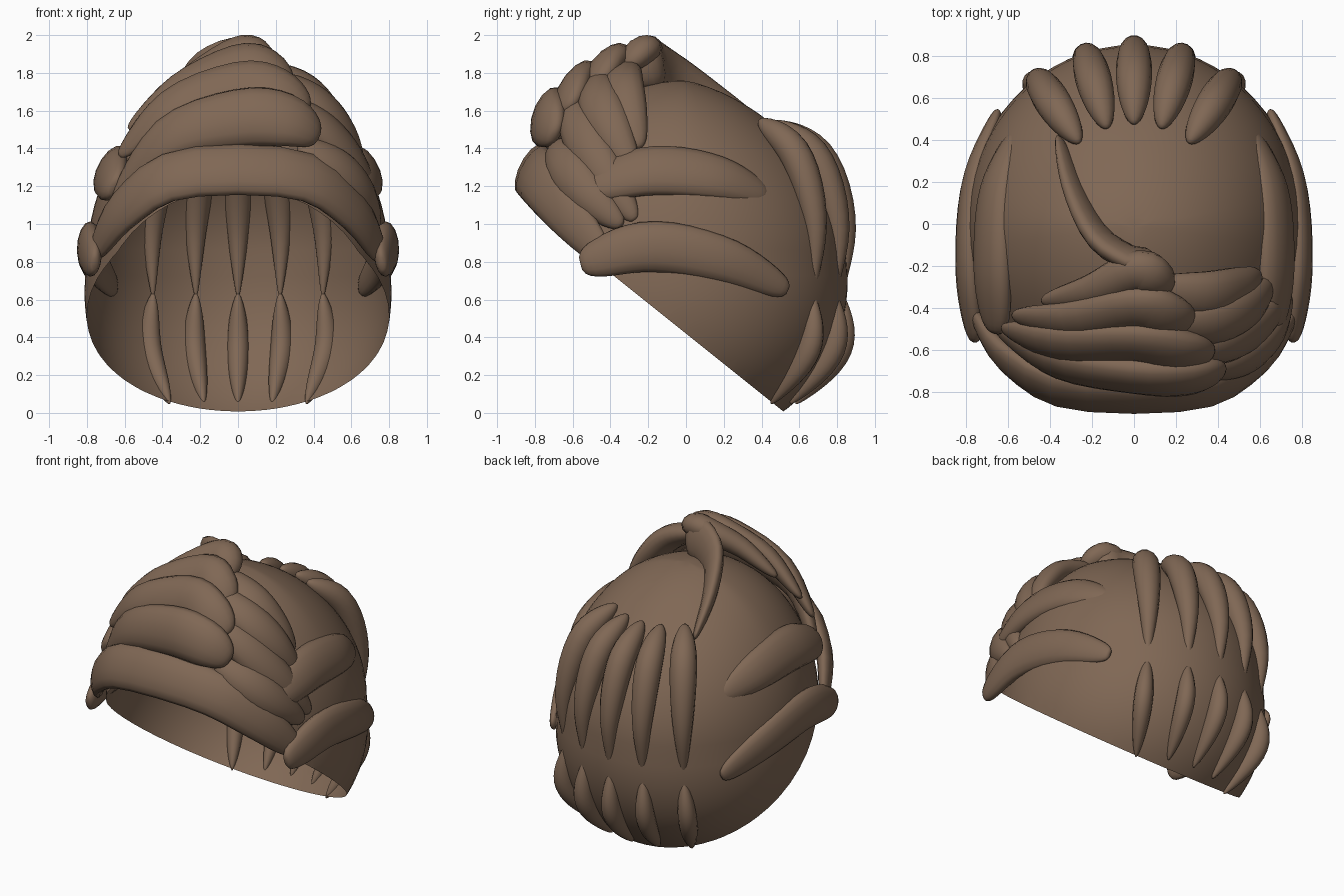
import bpy, bmesh, math
from mathutils import Vector

if "Cube" in bpy.data.objects:
    bpy.data.objects.remove(bpy.data.objects["Cube"], do_unlink=True)

brown = bpy.data.materials.new("hair_brown")
brown.use_nodes = True
colour = (0.215, 0.137, 0.09, 1)
brown.diffuse_color = colour
brown.node_tree.nodes["Principled BSDF"].inputs["Base Color"].default_value = colour
brown.node_tree.nodes["Principled BSDF"].inputs["Roughness"].default_value = 0.8

RADII = Vector((0.8, 0.87, 0.96))
CENTRE = Vector((0, -0.02, 0.8))


def finish(name, bm):
    bmesh.ops.recalc_face_normals(bm, faces=bm.faces)
    mesh = bpy.data.meshes.new(name)
    bm.to_mesh(mesh)
    bm.free()
    mesh.materials.append(brown)
    for f in mesh.polygons:
        f.use_smooth = True
    obj = bpy.data.objects.new(name, mesh)
    bpy.context.collection.objects.link(obj)
    return obj


def on_cap(unit):
    """Map a unit-sphere point to the cap: sloped behind the crown, fuller at the nape."""
    p = Vector([u * r for u, r in zip(unit, RADII)]) + CENTRE
    p.z -= 0.2 * max(0, p.y) * max(0, p.z - CENTRE.z)
    low = max(0, CENTRE.z - p.z)
    p.x *= 1 + 0.19 * low
    p.y *= 1 + 0.12 * low
    return p


def cap_point(azimuth, elevation, lift):
    a, e = math.radians(azimuth), math.radians(elevation)
    p = on_cap((math.sin(a) * math.cos(e), math.cos(a) * math.cos(e), math.sin(e)))
    return p + lift * (p - CENTRE).normalized()


def spline(points, s):
    """Catmull-Rom point at s in 0..1."""
    p = [Vector(q) for q in points]
    p = [2 * p[0] - p[1]] + p + [2 * p[-1] - p[-2]]
    x = s * (len(points) - 1)
    i = min(int(x), len(points) - 2)
    t = x - i
    a, b, c, d = p[i:i + 4]
    return 0.5 * (2 * b + (c - a) * t + (2 * a - 5 * b + 4 * c - d) * t ** 2
                  + (3 * b - a - 3 * c + d) * t ** 3)


def lock(name, points, width, thick, blunt=0.5, ends=(1, 1), lean=1.0, rings=22, sides=14):
    """Hair lock: flattened oval swept along a path, flat side facing outward."""
    bm = bmesh.new()
    loops = []
    for i in range(rings + 1):
        s = 0.5 - 0.5 * math.cos(math.pi * (0.03 + 0.94 * i / rings))
        p = spline(points, s)
        tangent = (spline(points, min(1, s + 0.01)) - spline(points, max(0, s - 0.01))).normalized()
        d = p - CENTRE
        out = Vector((d.x / RADII.x ** 2, d.y / RADII.y ** 2, lean * d.z / RADII.z ** 2))
        out = (out - tangent * out.dot(tangent)).normalized()
        across = tangent.cross(out)
        size = math.sin(math.pi * s) ** blunt * (ends[0] + (ends[1] - ends[0]) * s)
        ring = []
        for k in range(sides):
            a = math.tau * k / sides
            ring.append(bm.verts.new(p + size * (across * width * math.cos(a) + out * thick * math.sin(a))))
        loops.append(ring)
    for lo, hi in zip(loops, loops[1:]):
        for k in range(sides):
            n = (k + 1) % sides
            bm.faces.new((lo[k], lo[n], hi[n], hi[k]))
    bm.faces.new(loops[0])
    bm.faces.new(loops[-1])
    return finish(name, bm)


# Open cap, cut along a slope from brow to nape, steeper under the brow
bm = bmesh.new()
bmesh.ops.create_uvsphere(bm, u_segments=64, v_segments=40, radius=1)
for v in bm.verts:
    v.co = on_cap(v.co)
for origin, slope in (((0, 0, 0.42), 0.8), ((0, -0.55, 0.86), 1.25)):
    bmesh.ops.bisect_plane(bm, geom=bm.verts[:] + bm.edges[:] + bm.faces[:], plane_co=origin,
                           plane_no=(0, slope, 1), clear_inner=True)
finish("hair_cap", bm)

# Two rows of locks down the back, whose meeting tips sink into the cap
for i, az in enumerate((-35, -16.5, 0, 16.5, 35)):
    lock(f"back_lock_{i}", [cap_point(az, e, h) for e, h in ((56, 0.02), (38, 0.06), (14, 0.015), (-12, -0.03))],
         0.095, 0.095, 0.55, (1.25, 0.45))
    lock(f"nape_lock_{i}", [cap_point(az * k, e, h) for k, e, h in
                            ((1, -10, -0.03), (1.04, -28, 0.025), (1.1, -51, 0.01))],
         0.06, 0.07, 0.65)

# Long flat locks on both sides
for side, label in ((1, "left"), (-1, "right")):
    upper = ((.66, -.52, 1.19), (.675, -.2, 1.28), (.66, .15, 1.25), (.575, .43, 1.15))
    lower = ((.76, -.56, .79), (.79, -.2, .88), (.765, .2, .81), (.65, .54, .65))
    for part, path, width, thick in (("upper", upper, 0.15, 0.075), ("lower", lower, 0.14, 0.065)):
        lock(f"{label}_{part}_side_lock", [(side * x, y, z) for x, y, z in path],
             width, thick, 0.3, (1.1, 0.8))

# Brow band along the front rim
lock("brow_band", ((-.765, -.43, .84), (-.6, -.65, 1.08), (-.3, -.8, 1.265), (.3, -.8, 1.265),
                   (.6, -.65, 1.08), (.765, -.43, .82)), 0.15, 0.065, 0.3)

# Fringe locks stacked from brow to crown, blunt ends on the left
fringe = (
    (((-.66, -.5, 1.13), (-.37, -.66, 1.45), (0, -.72, 1.56), (.25, -.73, 1.55), (.43, -.7, 1.46)), .165),
    (((-.63, -.5, 1.36), (-.35, -.57, 1.61), (0, -.56, 1.72), (.2, -.6, 1.7), (.37, -.63, 1.6)), .155),
    (((-.58, -.44, 1.5), (-.3, -.46, 1.71), (0, -.4, 1.83), (.14, -.43, 1.82), (.27, -.49, 1.72)), .14),
    (((-.44, -.37, 1.64), (-.2, -.32, 1.8), (0, -.23, 1.9), (.09, -.25, 1.9), (.15, -.33, 1.82)), .11),
)
for i, (path, width) in enumerate(fringe):
    lock(f"fringe_lock_{i}", path, width, 0.085, 0.4, (0.8, 1.15), lean=0.35)

# Locks sweeping from the fringe to the left temple
temple = (
    ((.06, -.31, 1.84), (.33, -.34, 1.73), (.49, -.31, 1.57), (.6, -.25, 1.4)),
    ((.18, -.47, 1.78), (.4, -.46, 1.65), (.55, -.39, 1.49), (.655, -.28, 1.28)),
    ((.28, -.61, 1.64), (.47, -.55, 1.48), (.625, -.44, 1.28), (.74, -.27, 1.02)),
    ((.32, -.7, 1.42), (.52, -.63, 1.3), (.65, -.52, 1.16), (.74, -.34, .99)),
)
for i, path in enumerate(temple):
    lock(f"temple_lock_{i}", path, 0.125, 0.08, 0.4, (1.1, 0.85))

# Upright curl trailing back from the crown
lock("crown_curl", ((-.36, .42, 1.49), (-.28, .15, 1.64), (-.17, -.06, 1.77), (-.03, -.16, 1.84),
                    (.07, -.18, 1.84), (.12, -.31, 1.78)), 0.06, 0.15, 0.4, (0.85, 1.1))
